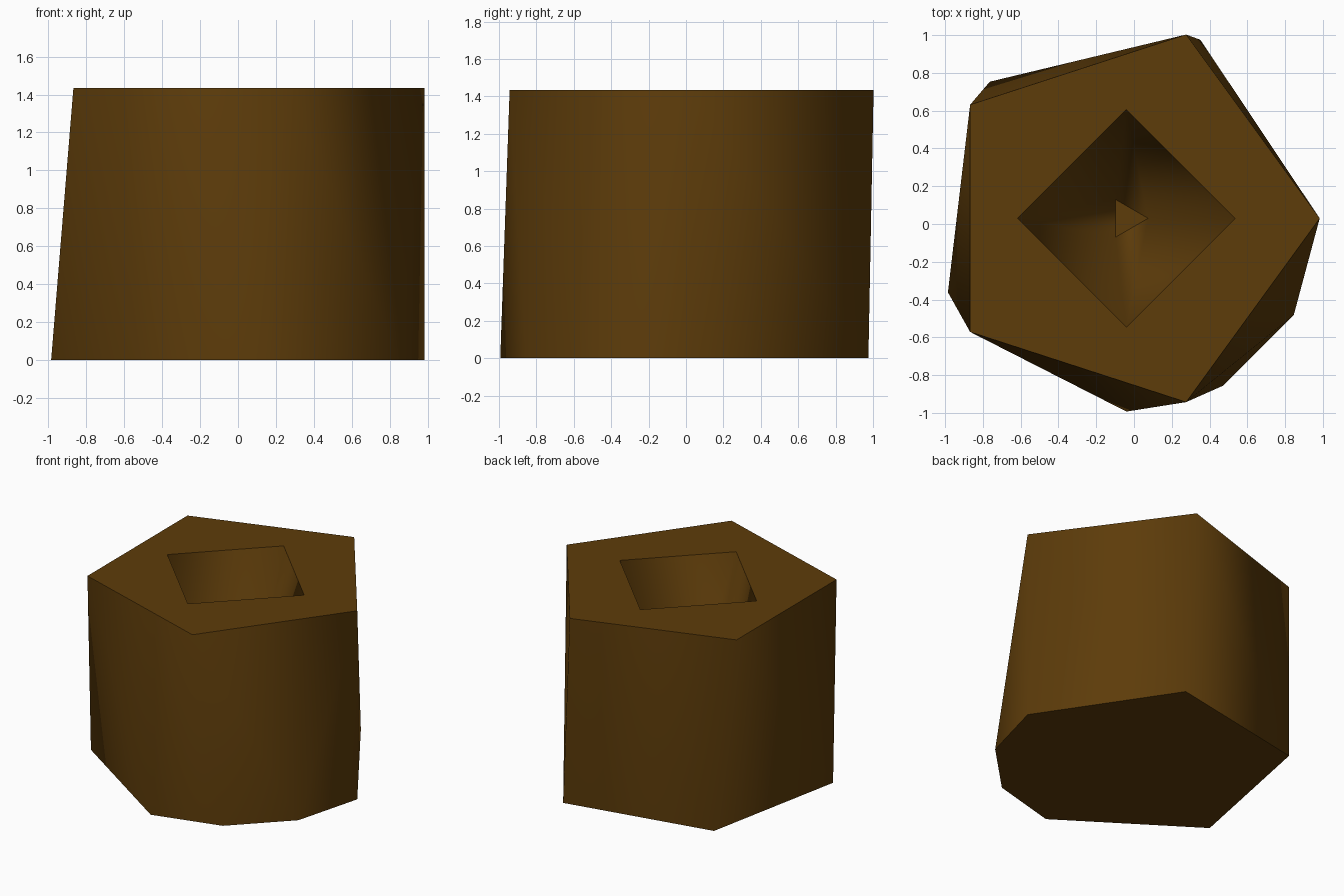
import bpy, bmesh, math

if "Cube" in bpy.data.objects:
    bpy.data.objects.remove(bpy.data.objects["Cube"])

CX, CY = -0.04, 0.03        # shared axis of all cross-sections
H, FLOOR = 1.435, 0.1       # height, pit floor level
R = 1.023


def ngon(n):
    return [360 * i / n for i in range(n)]


bm = bmesh.new()


def make_ring(corners, r, z):
    """Polygon with corners at the given angles; returns (angle, vertex) pairs."""
    out = []
    for a in corners:
        t = math.radians(a)
        out.append((a, bm.verts.new((CX + r * math.cos(t), CY + r * math.sin(t), z))))
    return out


def fan(ring, other, flip):
    """Triangle from each edge of ring to the corner of other that it faces."""
    for i, (a, va) in enumerate(ring):
        b, vb = ring[(i + 1) % len(ring)]
        mid = math.radians((a + (b if b > a else b + 360)) / 2)
        apex = max(other, key=lambda p: math.cos(math.radians(p[0]) - mid))[1]
        f = bm.faces.new((vb, va, apex) if flip else (va, vb, apex))
        f.smooth = True


def wall(low, high):
    fan(low, high, False)
    fan(high, low, True)


base = make_ring([0, 67.5, 135, 202.5, 270, 300, 330], R, 0)
rim = make_ring(ngon(5), R, H)
mouth = make_ring(ngon(4), 0.576, H)
floor = make_ring(ngon(3), 0.115, FLOOR)

# outer wall and pit wall
wall(base, rim)
wall(mouth, floor)
# underside and pit floor
bm.faces.new([v for _, v in base][::-1])
bm.faces.new([v for _, v in floor])

# crisp edges around the rims only
loops = []
for ring in (base, rim, mouth, floor):
    edges = [bm.edges.get((ring[i - 1][1], ring[i][1])) for i in range(len(ring))]
    for e in edges:
        e.smooth = False
    loops.append(edges)

# flat top between rim and mouth
top = bmesh.ops.bridge_loops(bm, edges=loops[1] + loops[2])
for f in top["faces"]:
    f.smooth = False
bmesh.ops.recalc_face_normals(bm, faces=bm.faces)

mesh = bpy.data.meshes.new("tapered_pot")
bm.to_mesh(mesh)
bm.free()
pot = bpy.data.objects.new("tapered_pot", mesh)
bpy.context.collection.objects.link(pot)

mat = bpy.data.materials.new("dark_brown")
mat.diffuse_color = (0.11, 0.045, 0.003, 1)
mat.use_nodes = True
mat.node_tree.nodes["Principled BSDF"].inputs["Base Color"].default_value = mat.diffuse_color
mesh.materials.append(mat)
